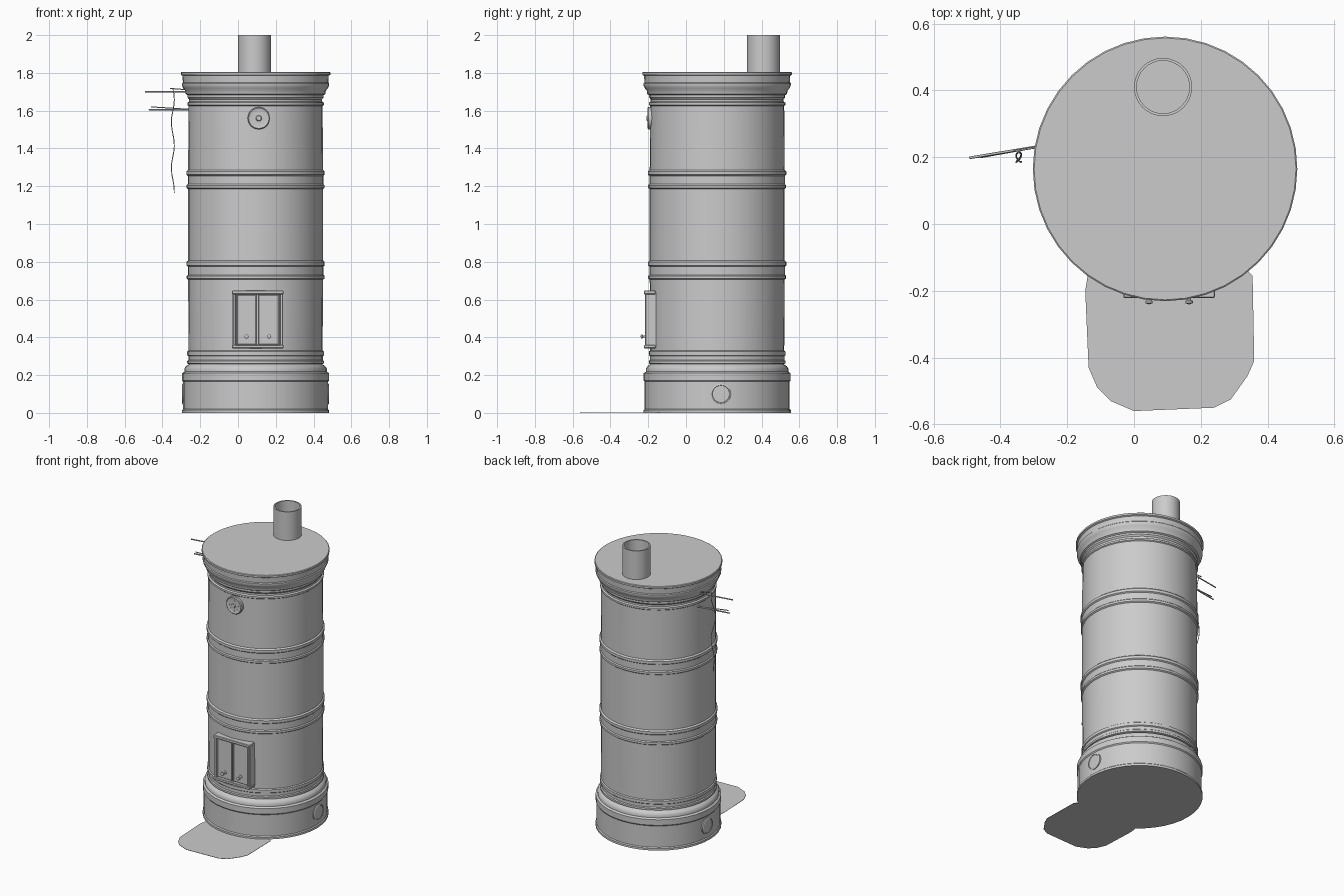
import bpy, bmesh, math
from mathutils import Matrix, Vector

cube = bpy.data.objects.get("Cube")
if cube:
    bpy.data.objects.remove(cube, do_unlink=True)

grey = bpy.data.materials.new("plain_grey")
grey.use_nodes = True
tone = (0.6, 0.6, 0.6, 1)
grey.diffuse_color = tone
grey.node_tree.nodes["Principled BSDF"].inputs["Base Color"].default_value = tone

CX, CY = 0.093, 0.165


def finish(name, bm, smooth=True):
    """Turn a bmesh into a named object with the grey material."""
    bmesh.ops.recalc_face_normals(bm, faces=bm.faces)
    mesh = bpy.data.meshes.new(name)
    bm.to_mesh(mesh)
    bm.free()
    mesh.materials.append(grey)
    obj = bpy.data.objects.new(name, mesh)
    bpy.context.collection.objects.link(obj)
    if smooth:
        bpy.ops.object.select_all(action='DESELECT')
        obj.select_set(True)
        bpy.context.view_layer.objects.active = obj
        bpy.ops.object.shade_smooth_by_angle(angle=math.radians(35))
    return obj


def lathe(name, profile, matrix, sides=40):
    """Spin (radius, height) points about local z, then place the result."""
    bm = bmesh.new()
    verts = [bm.verts.new((r, 0, z)) for r, z in profile]
    edges = [bm.edges.new(pair) for pair in zip(verts, verts[1:])]
    bmesh.ops.spin(bm, geom=verts + edges, cent=(0, 0, 0), axis=(0, 0, 1),
                   angle=math.tau, steps=sides)
    bmesh.ops.remove_doubles(bm, verts=bm.verts, dist=0.0002)
    bm.transform(matrix)
    return finish(name, bm)


def box(name, low, high, bevel=0.003):
    low, high = Vector(low), Vector(high)
    bm = bmesh.new()
    bmesh.ops.create_cube(bm, size=1)
    bm.transform(Matrix.Translation((low + high) / 2)
                 @ Matrix.Diagonal((high - low).to_4d()))
    bmesh.ops.bevel(bm, geom=bm.edges[:], offset=bevel, segments=1, affect='EDGES')
    return finish(name, bm, smooth=False)


def wire(name, points, radius, kind='POLY'):
    curve = bpy.data.curves.new(name, 'CURVE')
    curve.dimensions = '3D'
    curve.bevel_depth = radius
    curve.bevel_resolution = 1
    curve.use_fill_caps = True
    spline = curve.splines.new(kind)
    spline.points.add(len(points) - 1)
    for p, co in zip(spline.points, points):
        p.co = (*co, 1)
    curve.materials.append(grey)
    obj = bpy.data.objects.new(name, curve)
    bpy.context.collection.objects.link(obj)


def band(z):
    """Pair of raised mouldings with a shallow strip between them."""
    return [(0.357, z - 0.05), (0.365, z - 0.044), (0.365, z - 0.03),
            (0.359, z - 0.024), (0.359, z + 0.02), (0.366, z + 0.026),
            (0.366, z + 0.044), (0.357, z + 0.052)]


# Round stove body: plinth, drums, mouldings and cornice
centre = Matrix.Translation((CX, CY, 0))
plinth = [(0, 0), (0.39, 0), (0.39, 0.014), (0.384, 0.02), (0.384, 0.165),
          (0.389, 0.172), (0.389, 0.21), (0.377, 0.218), (0.377, 0.235),
          (0.368, 0.248), (0.352, 0.258)]
foot = [(0.362, 0.262), (0.362, 0.275), (0.356, 0.28), (0.356, 0.3),
        (0.362, 0.305), (0.362, 0.325), (0.355, 0.33)]
cornice = [(0.355, 1.625), (0.361, 1.63), (0.361, 1.642), (0.352, 1.648),
           (0.352, 1.66), (0.36, 1.67), (0.36, 1.682), (0.37, 1.688),
           (0.372, 1.705), (0.384, 1.72), (0.39, 1.735), (0.39, 1.745),
           (0.385, 1.75), (0.387, 1.785), (0.396, 1.79), (0.396, 1.802),
           (0.392, 1.805), (0, 1.805)]
lathe("stove_body", plinth + foot + band(0.755) + band(1.235) + cornice, centre)

# Open flue pipe
lathe("flue_pipe", [(0.087, 1.795), (0.087, 2), (0.079, 2), (0.079, 1.807),
                    (0, 1.807)], Matrix.Translation((0.087, 0.41, 0)), 32)

# Round covers: damper on the front, cleaning hatches on both plinth sides
turn_front = Matrix.Rotation(math.pi / 2, 4, 'X')
cover = [(0.059, -0.025), (0.059, 0.007), (0.054, 0.012), (0.048, 0.009),
         (0.016, 0.012), (0.012, 0.017), (0, 0.018)]
lathe("damper_cover", cover, Matrix.Translation((0.11, CY - 0.357, 1.56)) @ turn_front, 24)
for i in range(8):
    a = math.tau * i / 8
    spot = (0.11 + 0.034 * math.cos(a), CY - 0.367, 1.56 + 0.034 * math.sin(a))
    lathe("damper_stud", [(0.005, -0.004), (0.005, 0.002), (0, 0.003)],
          Matrix.Translation(spot) @ turn_front, 8)
hatch = [(0.055, -0.02), (0.055, 0.002), (0.047, 0.006), (0.045, 0.003), (0, 0.004)]
for side, label in ((1, "left"), (-1, "right")):
    place = (Matrix.Translation((CX + side * 0.384, 0.185, 0.1))
             @ Matrix.Rotation(side * math.pi / 2, 4, 'Y'))
    lathe(label + "_cleaning_hatch", hatch, place, 24)

# Firebox: frame, two leaves with raised rims, knobs
DX = 0.105
box("door_backing", (DX - 0.13, -0.2, 0.35), (DX + 0.13, -0.15, 0.64))
box("door_top_ledge", (DX - 0.137, -0.222, 0.628), (DX + 0.137, -0.162, 0.647))
box("door_bottom_ledge", (DX - 0.137, -0.222, 0.342), (DX + 0.137, -0.162, 0.36))
for side, label in ((-1, "right"), (1, "left")):
    x = DX + side * 0.125
    box(label + "_door_jamb", (x - 0.008, -0.216, 0.345), (x + 0.008, -0.155, 0.64))
    x = DX + side * 0.06
    box(label + "_door_leaf", (x - 0.055, -0.209, 0.363), (x + 0.055, -0.18, 0.625))
    for k in (-1, 1):
        rim = x + k * 0.052
        box(label + "_leaf_rim", (rim - 0.004, -0.214, 0.363),
            (rim + 0.004, -0.2, 0.625), 0.001)
    lathe(label + "_door_knob",
          [(0.014, -0.002), (0.014, 0.003), (0.006, 0.005), (0.006, 0.018),
           (0.011, 0.022), (0.011, 0.028), (0, 0.032)],
          Matrix.Translation((x, -0.209, 0.405)) @ turn_front, 12)

# Floor plate in front of the stove
outline = [(-0.138, -0.15), (-0.146, -0.2), (-0.136, -0.43), (-0.11, -0.49),
           (-0.07, -0.53), (0, -0.56), (0.24, -0.55), (0.29, -0.525),
           (0.34, -0.455), (0.36, -0.41), (0.355, -0.155), (0.34, -0.14)]
bm = bmesh.new()
face = bm.faces.new([bm.verts.new((x, y, 0)) for x, y in outline])
top = bmesh.ops.extrude_face_region(bm, geom=[face])["geom"]
bmesh.ops.translate(bm, vec=(0, 0, 0.002),
                    verts=[v for v in top if isinstance(v, bmesh.types.BMVert)])
finish("floor_plate", bm, smooth=False)

# Drying rods with short splints and a hanging cord
wire("upper_rod", [(-0.25, 0.238, 1.70), (-0.493, 0.198, 1.70)], 0.004)
wire("upper_splint", [(-0.26, 0.235, 1.71), (-0.36, 0.218, 1.718)], 0.003)
wire("lower_rod", [(-0.24, 0.24, 1.605), (-0.472, 0.201, 1.605)], 0.004)
wire("lower_splint", [(-0.25, 0.238, 1.607), (-0.46, 0.2, 1.62)], 0.003)
cord = [(-0.345 + 0.008 * math.sin(i * 0.8), 0.2 + 0.015 * math.cos(i * 0.55),
         1.72 - 0.555 * i / 18) for i in range(19)]
wire("hanging_cord", cord, 0.0025)
